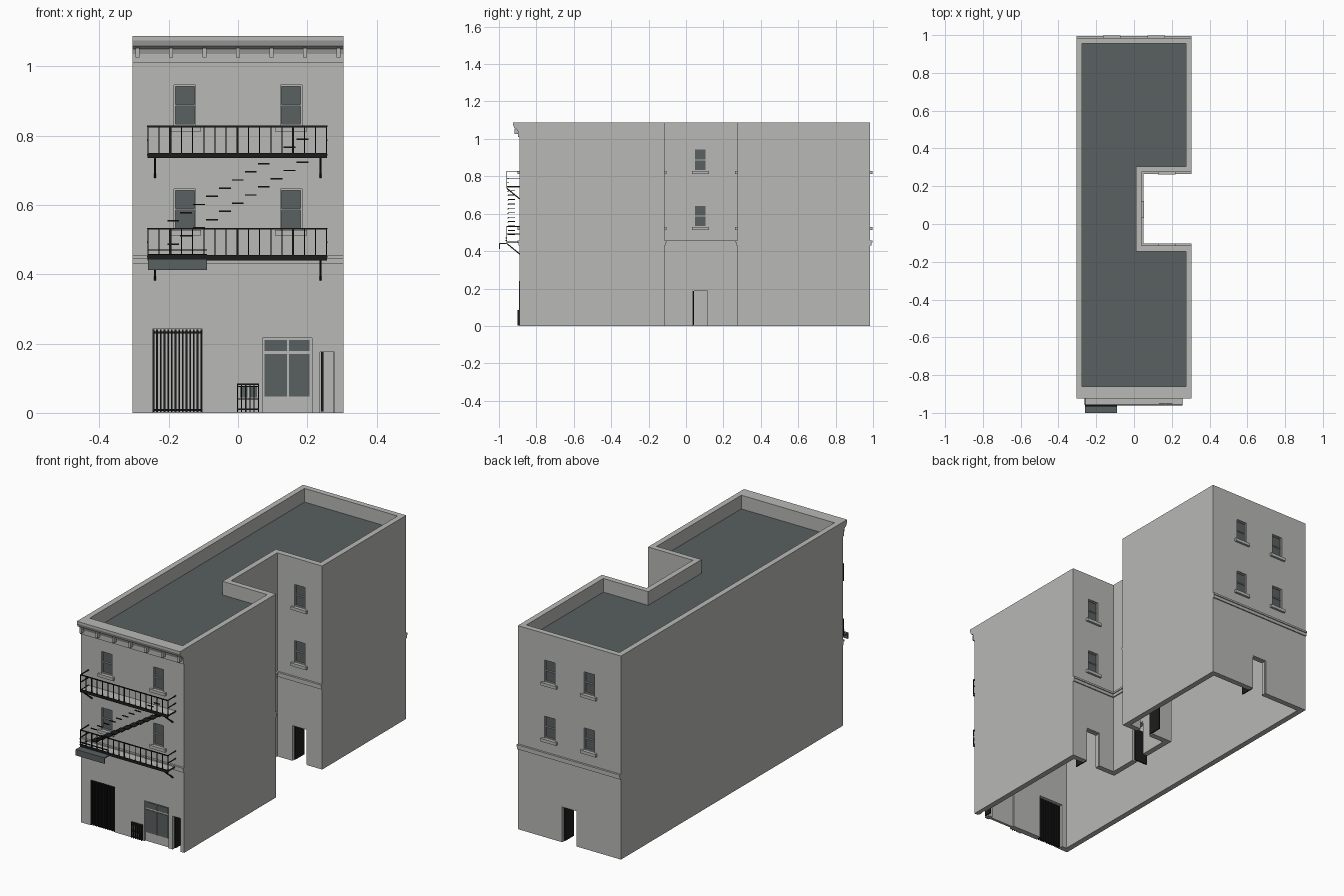
import bpy
import bmesh
from math import radians
from mathutils import Matrix, Vector

default = bpy.data.objects.get("Cube")
if default:
    bpy.data.objects.remove(default, do_unlink=True)


def material(name, rgb):
    m = bpy.data.materials.new(name)
    m.use_nodes = True
    color = (*rgb, 1)
    m.diffuse_color = color
    m.node_tree.nodes["Principled BSDF"].inputs["Base Color"].default_value = color
    return m


WALL = material("pale grey masonry", (0.48, 0.48, 0.47))
SLATE = material("slate grey", (0.1, 0.115, 0.118))
IRON = material("black iron", (0.012, 0.012, 0.012))

H, T = 1.088, 0.03
FRONT, BACK, SIDE = -0.89, 0.985, 0.305
parts = {}


def part(name, mat):
    return parts.setdefault(name, (bmesh.new(), mat))[0]


def box(name, mat, xs, ys, zs, frame=Matrix()):
    """Axis-aligned box inside a local frame, gathered into a named part."""
    lo, hi = Vector((xs[0], ys[0], zs[0])), Vector((xs[1], ys[1], zs[1]))
    m = frame @ Matrix.Translation((lo + hi) / 2) @ Matrix.Diagonal((*(hi - lo), 1))
    bmesh.ops.create_cube(part(name, mat), size=1, matrix=m)


def strut(name, mat, a, b, w):
    a, b = Vector(a), Vector(b)
    rot = (b - a).to_track_quat('Z', 'Y').to_matrix().to_4x4()
    m = Matrix.Translation((a + b) / 2) @ rot @ Matrix.Diagonal((w, w, (b - a).length, 1))
    bmesh.ops.create_cube(part(name, mat), size=1, matrix=m)


def prism(name, mat, points, offset):
    bm = part(name, mat)
    face = bm.faces.new([bm.verts.new(p) for p in points])
    out = bmesh.ops.extrude_face_region(bm, geom=[face])
    moved = [v for v in out["geom"] if isinstance(v, bmesh.types.BMVert)]
    bmesh.ops.translate(bm, verts=moved, vec=offset)


def wall_frame(x, y, degrees):
    """Local x runs along the wall, local -y points out of it."""
    return Matrix.Translation((x, y, 0)) @ Matrix.Rotation(radians(degrees), 4, 'Z')


# Building shell: a ring of walls following the notched plan
NX, N0, N1 = 0.04, -0.115, 0.275
plan = [Vector(p) for p in ((-SIDE, FRONT), (SIDE, FRONT), (SIDE, N0), (NX, N0),
                            (NX, N1), (SIDE, N1), (SIDE, BACK), (-SIDE, BACK))]
inner = []
for i, p in enumerate(plan):
    d0, d1 = (p - plan[i - 1]).normalized(), (plan[(i + 1) % len(plan)] - p).normalized()
    inner.append(p + T * Vector((-d0.y - d1.y, d0.x + d1.x)))

shell = part("walls", WALL)
rings = [[shell.verts.new((p.x, p.y, z)) for p in loop]
         for loop, z in ((plan, 0), (plan, H), (inner, H), (inner, 0))]
for a, b in zip(rings, rings[1:] + rings[:1]):
    for i in range(len(plan)):
        j = (i + 1) % len(plan)
        shell.faces.new((a[i], a[j], b[j], b[i]))

prism("roof", SLATE, [(p.x, p.y, 1.0) for p in inner], (0, 0, 0.015))


# Sash windows
def window(frame, x, z, w=0.062, h=0.118):
    l, r = x - w / 2, x + w / 2
    box("cutter", WALL, (l, r), (-0.02, 0.05), (z, z + h), frame)
    box("window_glass", SLATE, (l, r), (0.012, 0.017), (z, z + h), frame)
    box("window_sills", WALL, (x - 0.046, x + 0.046), (-0.012, 0.01), (z - 0.016, z), frame)
    for xs in ((l, l + 0.003), (r - 0.003, r)):
        box("window_frames", WALL, xs, (0.006, 0.02), (z, z + h), frame)
    for bar in (z, z + h / 2 - 0.002, z + h - 0.004):
        box("window_frames", WALL, (l, r), (0.006, 0.02), (bar, bar + 0.005), frame)


# Open doorways with the leaf swung inward
def door(frame, x, w=0.085, h=0.19):
    l, r = x - w / 2, x + w / 2
    box("cutter", WALL, (l, r), (-0.02, 0.05), (-0.02, h), frame)
    box("door_leaves", IRON, (l + 0.003, l + 0.009), (0.012, 0.012 + w * 0.9),
        (0.004, h - 0.004), frame)
    box("door_frames", WALL, (r - 0.004, r), (0.004, 0.026), (0, h), frame)
    box("door_frames", WALL, (l, r), (0.004, 0.026), (h - 0.004, h), frame)


# String course, made of two stepped strips
def band(frame, half):
    box("string_course", WALL, (-half, half), (-0.006, 0.005), (0.43, 0.446), frame)
    box("string_course", WALL, (-half, half), (-0.011, 0.005), (0.446, 0.456), frame)


front = wall_frame(0, FRONT, 0)
rear = wall_frame(0, BACK, 180)
court_x, court_y = (NX + SIDE) / 2, (N0 + N1) / 2
courts = [(wall_frame(court_x, N1, 0), (SIDE - NX) / 2, 0),
          (wall_frame(court_x, N0, 180), (SIDE - NX) / 2, 0),
          (wall_frame(NX, court_y, 90), (N1 - N0) / 2, -0.003)]
STOREYS = (0.528, 0.828)
for z in STOREYS:
    for s in (-1, 1):
        window(front, s * 0.153, z)
        window(rear, s * 0.117, z)
    for frame, half, x in courts:
        window(frame, x, z)
band(front, SIDE)
band(rear, SIDE)
door(rear, 0)
for frame, half, x in courts:
    band(frame, half)
    door(frame, x)
door(front, 0.26, 0.046, 0.18)

# Cornice and its brackets
profile = ((-0.88, 1.01), (-0.897, 1.01), (-0.897, 1.035), (-0.903, 1.05),
           (-0.918, 1.058), (-0.925, 1.075), (-0.925, H), (-0.88, H))
prism("cornice", WALL, [(-SIDE, y, z) for y, z in profile], (2 * SIDE, 0, 0))
for i in range(-3, 4):
    box("cornice_brackets", WALL, (i * 0.0965 - 0.006, i * 0.0965 + 0.006),
        (-0.918, -0.89), (1.025, 1.053))

# Folding gate: deep slats in an open bay
box("cutter", WALL, (-0.247, -0.103), (-0.95, -0.8), (-0.02, 0.242))
for i in range(14):
    x = -0.244 + i * 0.0106
    box("folding_gate", IRON, (x - 0.0025, x + 0.0025), (-0.892, -0.874), (0.003, 0.24))
for z in (0.008, 0.232):
    box("folding_gate", IRON, (-0.247, -0.103), (-0.886, -0.88), (z - 0.003, z + 0.003))

# Shop window with two large panes and transoms
box("cutter", WALL, (0.071, 0.213), (-0.95, -0.8), (-0.02, 0.216))
box("shop_front", WALL, (0.071, 0.213), (-0.882, -0.868), (0, 0.216))
for xs in ((0.077, 0.142), (0.147, 0.207)):
    for zs in ((0.048, 0.17), (0.179, 0.21)):
        box("shop_glass", SLATE, xs, (-0.885, -0.88), zs)

# Barred cellar window
for xs in ((0.006, 0.027), (0.034, 0.055)):
    box("cellar_glass", SLATE, xs, (-0.893, -0.888), (0.045, 0.076))
for i in range(6):
    x = -0.002 + i * 0.0122
    box("cellar_grille", IRON, (x - 0.0015, x + 0.0015), (-0.9, -0.89), (0.002, 0.085))
for z in (0.01, 0.04, 0.076, 0.083):
    box("cellar_grille", IRON, (-0.003, 0.061), (-0.9, -0.89), (z - 0.002, z + 0.002))

# Fire escape balconies
L, R, OUT = -0.26, 0.256, -0.957
for z in (0.44, 0.735):
    box("balcony_floors", WALL, (L, R), (OUT, FRONT), (z + 0.004, z + 0.01))
    box("balcony_edges", IRON, (L, R), (OUT - 0.004, OUT), (z, z + 0.015))
    top = z + 0.094
    box("railings", IRON, (L, R), (OUT - 0.003, OUT + 0.001), (top - 0.005, top))
    for x in (L, R):
        for rail in (z + 0.008, z + 0.05, top - 0.004):
            box("railings", IRON, (x - 0.002, x + 0.002), (OUT, FRONT), (rail, rail + 0.004))
    for i in range(17):
        x = L + (R - L) * i / 16
        w = 0.003 if i in (2, 8, 13) else 0.0014
        box("railings", IRON, (x - w, x + w), (OUT - 0.002, OUT + 0.001), (z, top))
    for x in (-0.24, 0.238):
        strut("balcony_braces", IRON, (x, OUT, z), (x, FRONT, z - 0.055), 0.006)

# Stair flight with a broken handrail line above the treads
for i in range(11):
    x, z = -0.187 + i * 0.0373, 0.487 + i * 0.0236
    box("stair_treads", IRON, (x - 0.017, x + 0.017), (-0.953, -0.913), (z - 0.002, z + 0.002))
    box("stair_handrail", IRON, (x - 0.017, x + 0.017), (-0.954, -0.949),
        (z + 0.065, z + 0.069))

# Folded drop ladder outside the lower balcony
box("drop_ladder", SLATE, (L, -0.09), (-1.0, OUT - 0.004), (0.438, 0.444))
box("drop_ladder", SLATE, (L, -0.09), (-1.0, -0.994), (0.412, 0.444))
for z in (0.457, 0.47):
    box("drop_ladder_rails", IRON, (L, -0.09), (-0.966, -0.961), (z - 0.002, z + 0.002))

# Turn every gathered part into an object
made = {}
for name, (bm, mat) in parts.items():
    bmesh.ops.recalc_face_normals(bm, faces=bm.faces)
    mesh = bpy.data.meshes.new(name)
    bm.to_mesh(mesh)
    bm.free()
    mesh.materials.append(mat)
    made[name] = bpy.data.objects.new(name, mesh)
    bpy.context.collection.objects.link(made[name])

# Cut the openings through the walls, then drop the cutter
walls, cutter = made["walls"], made["cutter"]
cutter.hide_render = True
cut = walls.modifiers.new("openings", 'BOOLEAN')
cut.operation, cut.solver, cut.object = 'DIFFERENCE', 'EXACT', cutter
graph = bpy.context.evaluated_depsgraph_get()
opened = bpy.data.meshes.new_from_object(walls.evaluated_get(graph))
walls.modifiers.clear()
walls.data = opened
bpy.data.objects.remove(cutter, do_unlink=True)
